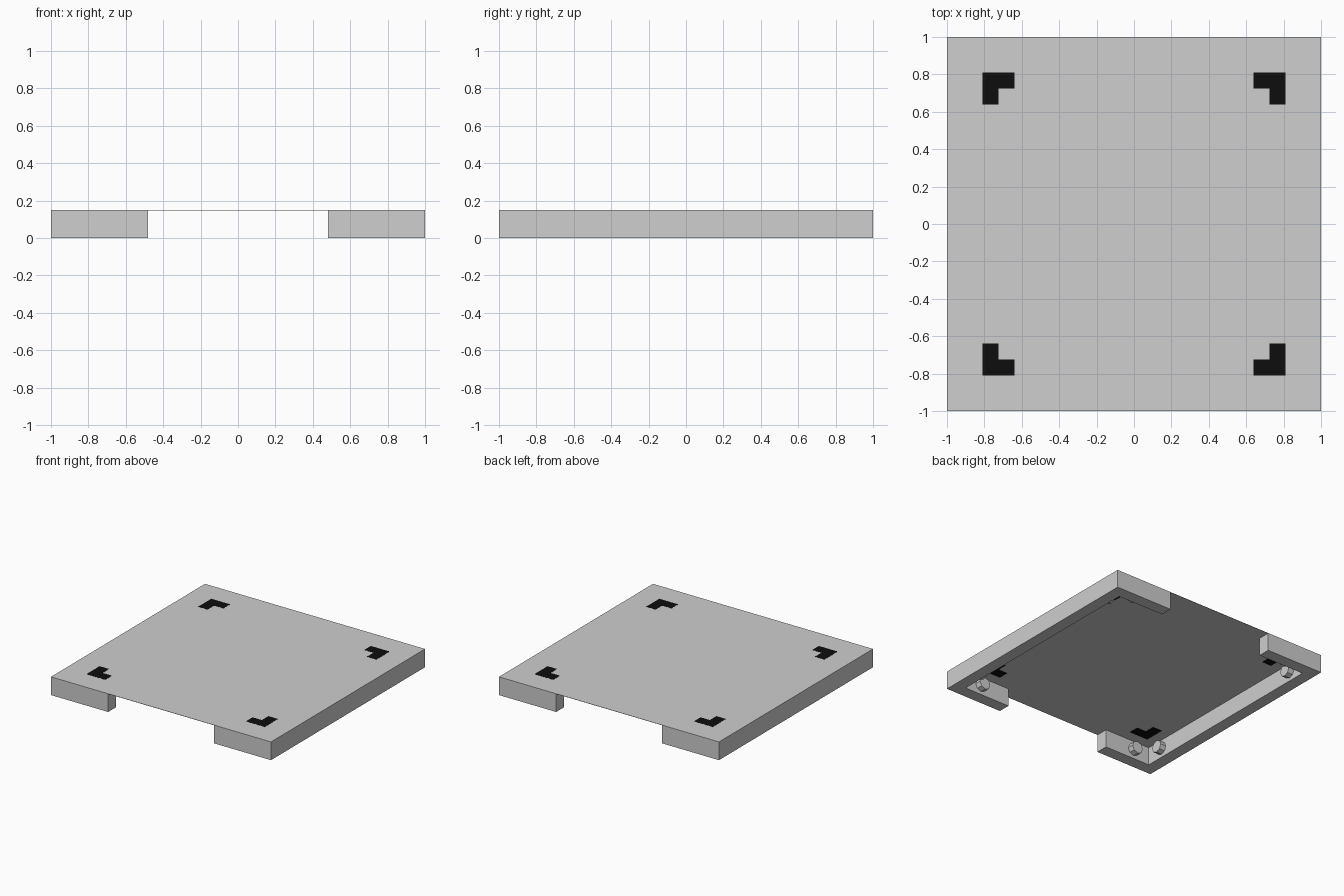
import bpy, bmesh, math
from mathutils import Matrix

if "Cube" in bpy.data.objects:
    bpy.data.objects.remove(bpy.data.objects["Cube"])

H = 0.15       # overall height
T = 0.10       # wall thickness
GAP = 0.48     # half width of the openings at front and back


def material(name, value):
    m = bpy.data.materials.new(name)
    m.diffuse_color = (value, value, value, 1)
    m.use_nodes = True
    m.node_tree.nodes["Principled BSDF"].inputs["Base Color"].default_value = m.diffuse_color
    return m


grey = material("light_grey", 0.62)
black = material("black", 0.004)


def finish(name, bm, mat):
    mesh = bpy.data.meshes.new(name)
    bm.to_mesh(mesh)
    bm.free()
    mesh.materials.append(mat)
    ob = bpy.data.objects.new(name, mesh)
    bpy.context.collection.objects.link(ob)
    return ob


def prism(name, points, z0, z1, mat):
    """Extrude a flat outline from z0 to z1."""
    bm = bmesh.new()
    face = bm.faces.new([bm.verts.new((x, y, z0)) for x, y in points])
    top = bmesh.ops.extrude_face_region(bm, geom=[face])["geom"]
    verts = [v for v in top if isinstance(v, bmesh.types.BMVert)]
    bmesh.ops.translate(bm, verts=verts, vec=(0, 0, z1 - z0))
    bmesh.ops.recalc_face_normals(bm, faces=bm.faces)
    return finish(name, bm, mat)


def peg(name, centre, axis):
    """Eight-sided stub on an inner wall face."""
    bm = bmesh.new()
    rot = Matrix.Rotation(math.pi / 2, 4, "Y" if axis == "x" else "X")
    bmesh.ops.create_cone(bm, cap_ends=True, segments=8, radius1=0.05,
                          radius2=0.05, depth=0.06,
                          matrix=Matrix.Translation(centre) @ rot)
    return finish(name, bm, grey)


# Thin top sheet
prism("top_sheet", [(-1, -1), (1, -1), (1, 1), (-1, 1)], H - 0.002, H, grey)

# C-shaped side walls
I = 1 - T
for side, s in (("left", -1), ("right", 1)):
    half = [(1, 1), (GAP, 1), (GAP, I), (I, I)]
    outline = half + [(x, -y) for x, y in reversed(half)]
    prism(side + "_wall", [(s * x, y) for x, y in outline], 0, H - 0.002, grey)

# Corner marks and pegs
A, B, W = 0.81, 0.64, 0.085
ell = [(A, A), (B, A), (B, A - W), (A - W, A - W), (A - W, B), (A, B)]
for sx, xn in ((-1, "left"), (1, "right")):
    for sy, yn in ((-1, "front"), (1, "back")):
        tag = yn + "_" + xn
        prism(tag + "_corner_mark", [(sx * x, sy * y) for x, y in ell],
              H - 0.004, H + 0.001, black)
        peg(tag + "_side_peg", (sx * (I - 0.02), sy * 0.75, 0.075), "x")
        peg(tag + "_end_peg", (sx * 0.75, sy * (I - 0.02), 0.075), "y")
